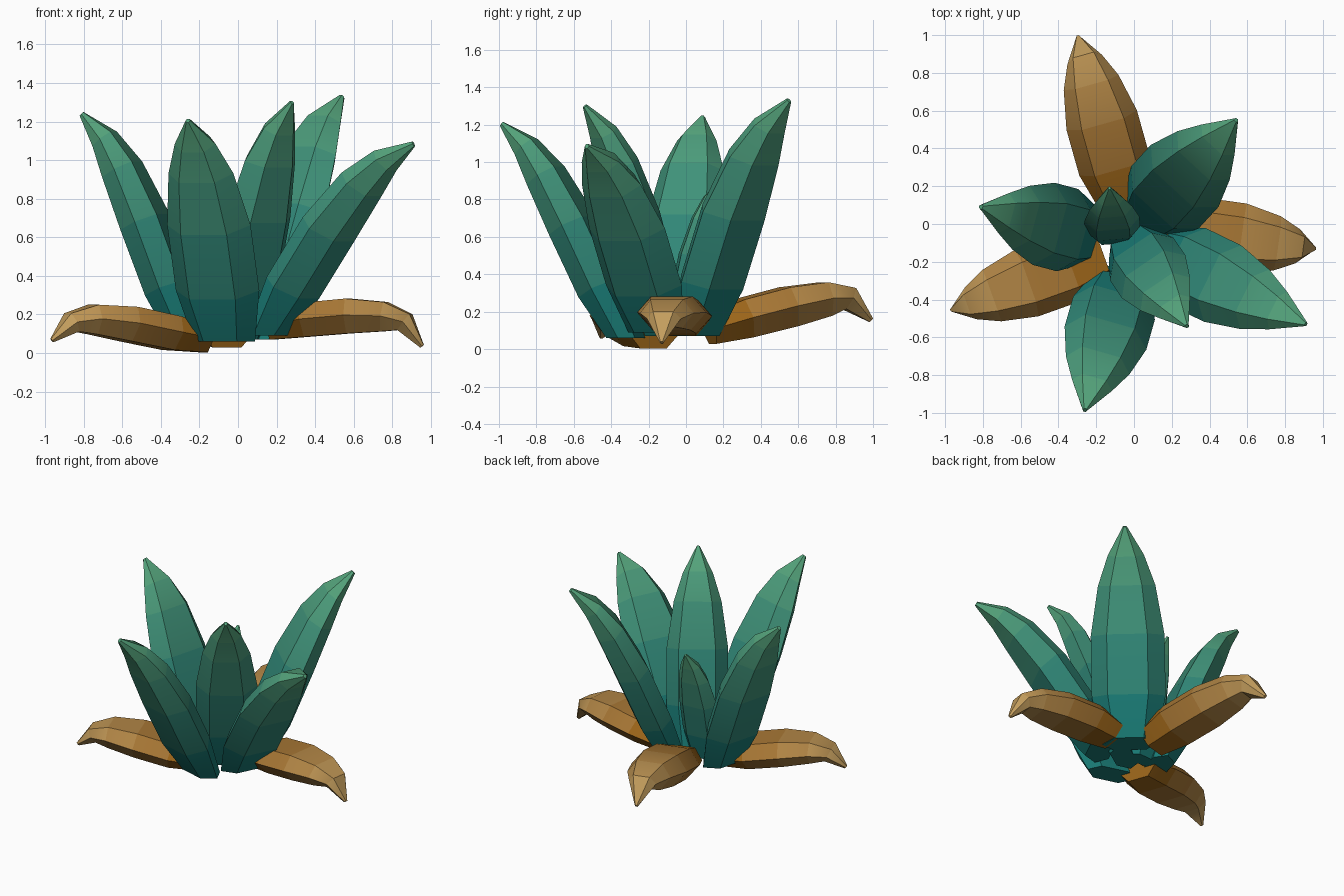
import bpy, bmesh
from math import radians
from mathutils import Vector

if "Cube" in bpy.data.objects:
    bpy.data.objects.remove(bpy.data.objects["Cube"])


def material(name, rgb):
    m = bpy.data.materials.new(name)
    m.diffuse_color = (*rgb, 1)
    m.use_nodes = True
    m.node_tree.nodes["Principled BSDF"].inputs["Base Color"].default_value = m.diffuse_color
    return m


def ramp(name, low, high, n=5):
    """One material per leaf segment, fading from root to tip."""
    a, b = Vector(low), Vector(high)
    return [material(f"{name}_{i}", a.lerp(b, i / (n - 1))) for i in range(n)]


green = ramp("green", (0.01, 0.20, 0.18), (0.09, 0.37, 0.20))
brown = ramp("dry_brown", (0.33, 0.13, 0.01), (0.55, 0.34, 0.11))

# Stations along a leaf: position, half width, half thickness
STATIONS = [(0, .165, .085), (.22, .225, .11), (.5, .225, .112),
            (.73, .175, .095), (.87, .11, .065), (1, .012, .014)]
# Hexagonal section in units of half width and half thickness
SECTION = [(-1, 0), (-.55, -1), (.55, -1), (1, 0), (.6, .9), (-.6, .9)]


def leaf(name, base, tip, bulge, mats, width=1.0, thick=1.0):
    """Loft a fleshy leaf from base to tip; bulge bows it to its upper side."""
    base, tip = Vector(base), Vector(tip)
    axis = tip - base
    side = Vector((-axis.y, axis.x, 0)).normalized()
    up = side.cross(axis).normalized()
    if up.z < 0:
        up.negate()
    spine = [base.lerp(tip, s[0]) + up * b for s, b in zip(STATIONS, bulge)]
    bm = bmesh.new()
    rings = []
    for i, (t, w, h) in enumerate(STATIONS):
        tangent = (spine[min(i + 1, 5)] - spine[max(i - 1, 0)]).normalized()
        n = side.cross(tangent)
        if n.dot(up) < 0:
            n.negate()
        if i == 0 and n.z < .7:      # upright leaves end in a level root
            n = Vector((n.x, n.y, 0)).normalized()
        rings.append([bm.verts.new(spine[i] + side * (a * w * width) + n * (b * h * thick))
                      for a, b in SECTION])
    for i in range(5):
        for j in range(6):
            k = (j + 1) % 6
            f = bm.faces.new((rings[i][j], rings[i][k], rings[i + 1][k], rings[i + 1][j]))
            f.material_index = i
    bm.faces.new(rings[0])
    bm.faces.new(rings[-1]).material_index = 4
    bmesh.ops.recalc_face_normals(bm, faces=bm.faces)
    mesh = bpy.data.meshes.new(name)
    bm.to_mesh(mesh)
    bm.free()
    for m in mats:
        mesh.materials.append(m)
    ob = bpy.data.objects.new(name, mesh)
    bpy.context.collection.objects.link(ob)
    bpy.context.view_layer.objects.active = ob
    ob.select_set(True)
    bpy.ops.object.shade_smooth_by_angle(angle=radians(38))
    ob.select_set(False)


# Upright green leaves
UP = (0, .025, .06, .07, .055, 0)
leaf("green_leaf_left", (-.25, -.06, .07), (-.81, .09, 1.24), UP, green)
leaf("green_leaf_back", (.08, .05, .07), (.54, .55, 1.33), (0, .03, .07, .08, .06, 0), green, 1.08)
leaf("green_leaf_right", (.15, -.16, .09), (.91, -.53, 1.085), (0, .05, .09, .095, .07, 0), green)
leaf("green_leaf_front", (-.07, -.32, .06), (-.26, -.985, 1.205), UP, green)
leaf("green_leaf_inner", (-.01, -.11, .07), (.28, -.54, 1.30), UP, green, .9, .9)
leaf("green_leaf_small", (-.11, -.06, .07), (-.13, .19, .90), (0, .02, .04, .04, .03, 0), green, .65, .6)

# Drooping dry leaves
leaf("dry_leaf_back", (-.05, .12, .11), (-.295, .99, .155), (0, .05, .10, .13, .125, 0), brown, .86)
leaf("dry_leaf_right", (.16, -.02, .14), (.955, -.13, .035), (0, .06, .11, .13, .115, 0), brown, .83, .85)
leaf("dry_leaf_left", (-.17, -.17, .075), (-.965, -.455, .065), (0, .035, .085, .11, .095, 0), brown, .83, .85)
